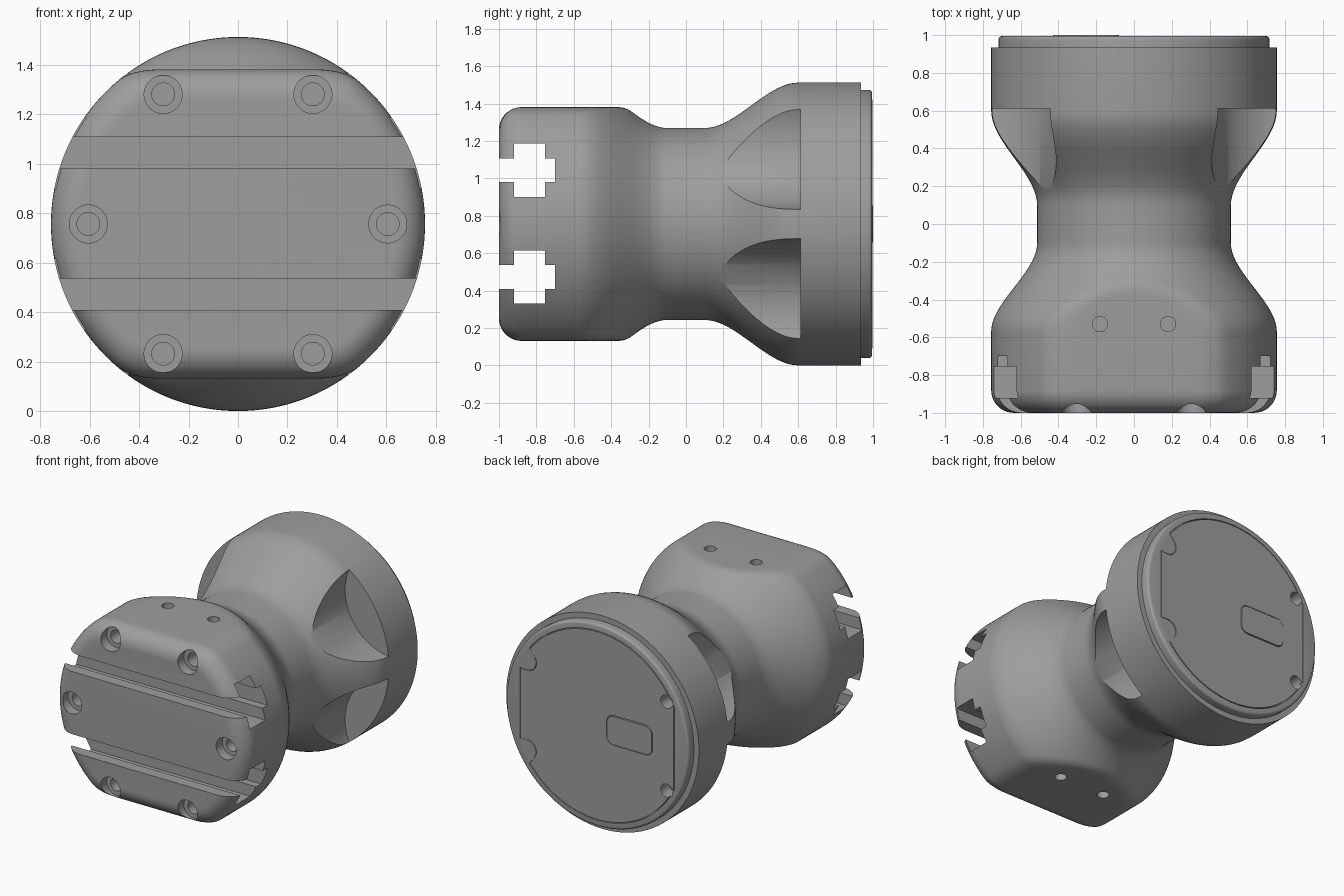
import bpy, bmesh, math
from math import sin, cos, pi, radians

if "Cube" in bpy.data.objects:
    bpy.data.objects.remove(bpy.data.objects["Cube"])

C = 0.756   # height of the main axis
R = 0.756   # largest radius

grey = bpy.data.materials.new("dark_grey")
grey.diffuse_color = (0.34, 0.34, 0.34, 1)
grey.use_nodes = True
grey.node_tree.nodes["Principled BSDF"].inputs["Base Color"].default_value = grey.diffuse_color


def make_object(name, bm):
    bmesh.ops.recalc_face_normals(bm, faces=bm.faces)
    me = bpy.data.meshes.new(name)
    bm.to_mesh(me)
    bm.free()
    me.materials.append(grey)
    ob = bpy.data.objects.new(name, me)
    bpy.context.collection.objects.link(ob)
    return ob


def lathe(name, profile, shape, n=192):
    """Revolve (y, radius) points about the y axis; shape() adjusts the radius per angle."""
    bm = bmesh.new()
    rings = []
    for y, r in profile:
        angles = [2 * pi * i / n for i in range(n)]
        radii = [shape(y, r, a) for a in angles]
        rings.append([bm.verts.new((q * cos(a), y, C + q * sin(a))) for a, q in zip(angles, radii)])
    for a, b in zip(rings, rings[1:]):
        for i in range(n):
            j = (i + 1) % n
            bm.faces.new((a[i], a[j], b[j], b[i]))
    bm.faces.new(rings[0])
    bm.faces.new(rings[-1])
    return make_object(name, bm)


def prism(name, pts, axis, lo, hi):
    """Extrude a 2D outline along x, y or z."""
    place = {'x': lambda p, t: (t, p[0], p[1]),
             'y': lambda p, t: (p[0], t, p[1]),
             'z': lambda p, t: (p[0], p[1], t)}[axis]
    bm = bmesh.new()
    a = [bm.verts.new(place(p, lo)) for p in pts]
    b = [bm.verts.new(place(p, hi)) for p in pts]
    bm.faces.new(a)
    bm.faces.new(b)
    for i in range(len(a)):
        j = (i + 1) % len(a)
        bm.faces.new((a[i], a[j], b[j], b[i]))
    return make_object(name, bm)


def circle(u, v, r, n=32):
    return [(u + r * cos(2 * pi * (i + .5) / n), v + r * sin(2 * pi * (i + .5) / n)) for i in range(n)]


def arc(u, v, r, a0, a1, n=10):
    return [(u + r * cos(radians(a0 + (a1 - a0) * i / n)),
             v + r * sin(radians(a0 + (a1 - a0) * i / n))) for i in range(n + 1)]


def cut(ob, cutters):
    bpy.context.view_layer.objects.active = ob
    for c in cutters:
        m = ob.modifiers.new("cut", 'BOOLEAN')
        m.operation, m.solver, m.object = 'DIFFERENCE', 'EXACT', c
        bpy.ops.object.modifier_apply(modifier=m.name)
        bpy.data.objects.remove(c)


def smooth(ob):
    bpy.ops.object.select_all(action='DESELECT')
    ob.select_set(True)
    bpy.context.view_layer.objects.active = ob
    bpy.ops.object.shade_smooth_by_angle(angle=radians(30))


def s_curve(y0, r0, y1, r1, n=18):
    return [(y0 + (y1 - y0) * t, r0 + (r1 - r0) * t * t * (3 - 2 * t))
            for t in (i / n for i in range(n + 1))]


def head_shape(y, r, a):
    """Blend soft flats into the top and bottom of the front head."""
    if y > -0.05:
        return r
    flat = 0.505 + math.sqrt(max(0, 0.12 ** 2 - max(0, -0.88 - y) ** 2))
    b = flat / max(abs(sin(a)), 0.05)
    k = 0.025 + 0.035 * min(1, max(0, (-0.3 - y) / 0.25))
    h = max(k - abs(r - b), 0) / k
    return min(r, b) - h * h * k / 4


# Waisted body with rounded front rim and stepped rear rim
profile = arc(-0.88, R - 0.12, 0.12, 180, 90)
profile += s_curve(-0.57, R, -0.1, 0.513, 40) + s_curve(0.1, 0.513, 0.6, R)
profile += [(0.935, R), (0.935, 0.717)] + arc(0.977, 0.699, 0.018, 90, 0, 4)
body = lathe("body", profile, head_shape)
cutters = []

# Two cross-shaped slots across the front head
half = [(-1.1, .0635), (-.92, .0635), (-.92, .1425), (-.755, .1425), (-.755, .0635), (-.70, .0635)]
for zc in (1.0435, 0.4725):
    pts = [(y, zc + h) for y, h in half] + [(y, zc - h) for y, h in reversed(half)]
    cutters.append(prism("slot_cutter", pts, 'x', -0.9, 0.9))

# Six counterbored bolt holes in the front face
for k in range(6):
    x, z = 0.605 * cos(k * pi / 3), C + 0.605 * sin(k * pi / 3)
    cutters.append(prism("counterbore_cutter", circle(x, z, 0.077), 'y', -1.1, -0.93))
    cutters.append(prism("bolt_cutter", circle(x, z, 0.046), 'y', -1.05, -0.697))

# Small holes in the flats
for x in (-0.18, 0.18):
    for lo, hi in ((C + 0.52, C + 0.7), (C - 0.7, C - 0.52)):
        cutters.append(prism("pin_cutter", circle(x, -0.53, 0.04), 'z', lo, hi))

# Four scooped bolt pockets behind the rear flange
for a in (30, 150, 210, 330):
    x, z = 0.918 * cos(radians(a)), C + 0.918 * sin(radians(a))
    cutters.append(prism("pocket_cutter", circle(x, z, 0.383, 96), 'y', 0.0, 0.612))

# Two bolt holes on the rear face
rear_holes = [(0.63 * cos(radians(a)), C + 0.63 * sin(radians(a))) for a in (150, 210)]


def rear_hole_cutters():
    return [prism("rear_hole_cutter", circle(x, z, 0.047), 'y', 0.9, 1.1) for x, z in rear_holes]


# Thin rear cover: disc with two straight sides and two notches
def cover_radius(a):
    r = min(0.665, 0.6 / max(abs(cos(a)), 0.01))
    for deg in (30, 330):
        d = a - radians(deg)
        if cos(d) > 0 and abs(0.63 * sin(d)) < 0.07:
            r = min(r, 0.63 * cos(d) - math.sqrt(0.07 ** 2 - (0.63 * sin(d)) ** 2))
    return r


def cover_outline(grow):
    return [((cover_radius(a) + grow) * cos(a), C + (cover_radius(a) + grow) * sin(a))
            for a in (2 * pi * i / 240 for i in range(240))]


def pad_outline(grow):
    pts = []
    for u, v, a in ((-0.13, 0.05, 0), (-0.38, 0.05, 90), (-0.38, -0.05, 180), (-0.13, -0.05, 270)):
        pts += arc(u, C + v, 0.05 + grow, a, a + 90, 6)
    return pts


# The cover sits in a recess, leaving a fine groove around it
cutters.append(prism("recess_cutter", cover_outline(0.006), 'y', 0.978, 1.1))
cut(body, cutters + rear_hole_cutters())
smooth(body)

cover = prism("rear_cover", cover_outline(0), 'y', 0.97, 0.996)
cut(cover, rear_hole_cutters() + [prism("pad_recess_cutter", pad_outline(0.006), 'y', 0.984, 1.1)])
smooth(cover)

# Rounded rectangular pad on the cover
smooth(prism("rear_pad", pad_outline(0), 'y', 0.98, 1.0))
